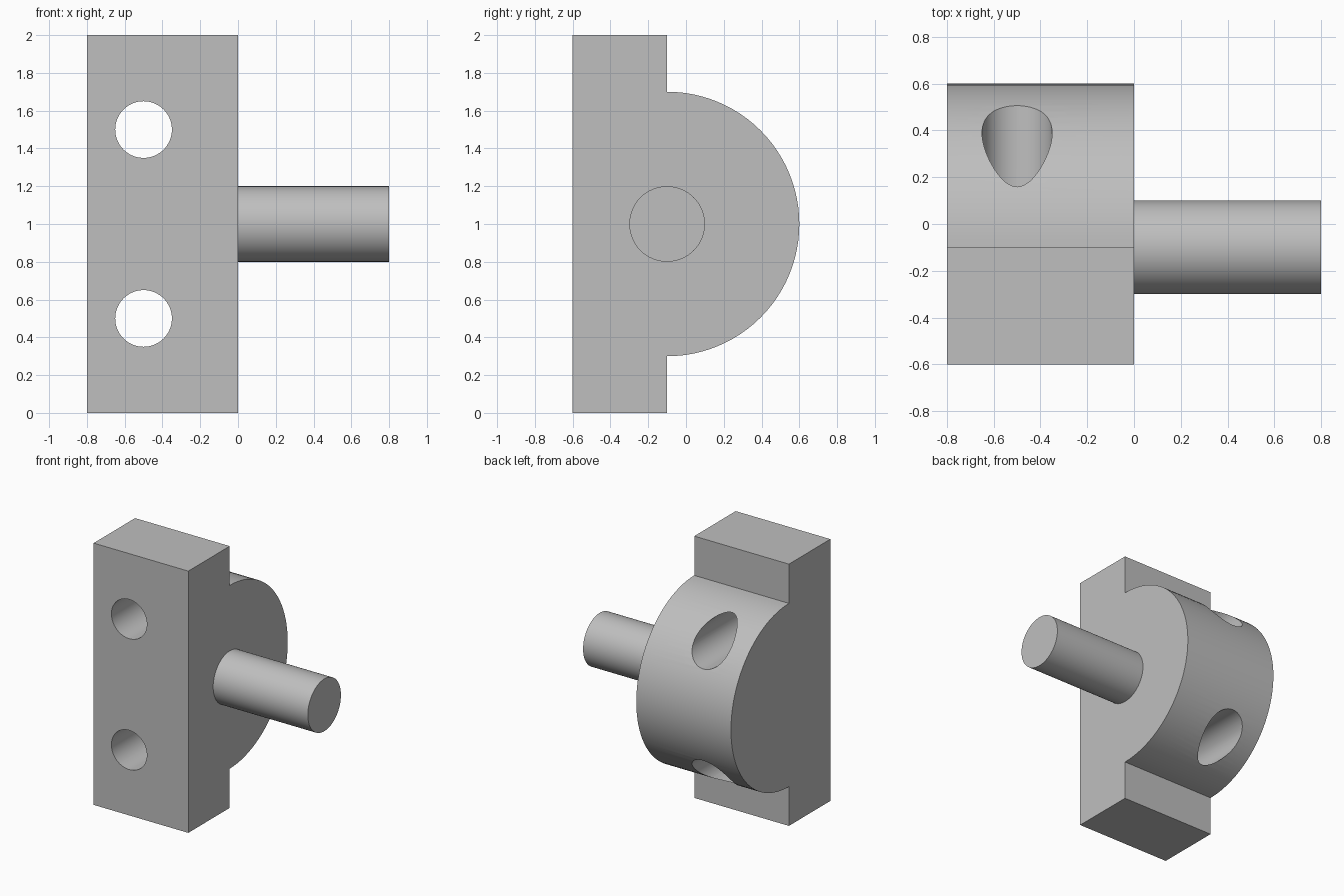
import bpy
import bmesh
from math import sin, cos, pi
from mathutils import Matrix, Vector

if "Cube" in bpy.data.objects:
    bpy.data.objects.remove(bpy.data.objects["Cube"], do_unlink=True)

LEFT, FACE, PIN_END = -0.8, 0.0, 0.8
FRONT, STEP = -0.6, -0.1
MID, BOSS_R, PIN_R, HOLE_R = 1.0, 0.7, 0.2, 0.15

grey = bpy.data.materials.new("plain_grey")
grey.use_nodes = True
colour = (0.52, 0.52, 0.52, 1)
grey.diffuse_color = colour
grey.node_tree.nodes["Principled BSDF"].inputs["Base Color"].default_value = colour


def add_object(name, bm):
    bmesh.ops.recalc_face_normals(bm, faces=bm.faces)
    mesh = bpy.data.meshes.new(name)
    bm.to_mesh(mesh)
    bm.free()
    mesh.materials.append(grey)
    obj = bpy.data.objects.new(name, mesh)
    bpy.context.collection.objects.link(obj)
    return obj


def smooth(obj):
    bpy.ops.object.select_all(action="DESELECT")
    obj.select_set(True)
    bpy.context.view_layer.objects.active = obj
    bpy.ops.object.shade_smooth_by_angle(angle=pi / 6)


def cylinder(name, radius, length, centre, axis):
    bm = bmesh.new()
    turn = Vector((0, 0, 1)).rotation_difference(Vector(axis)).to_matrix().to_4x4()
    bmesh.ops.create_cone(bm, cap_ends=True, segments=64, radius1=radius,
                          radius2=radius, depth=length,
                          matrix=Matrix.Translation(centre) @ turn)
    return add_object(name, bm)


# Body: upright plate with a half-round boss, extruded sideways
steps = 48
arc = [(STEP + BOSS_R * cos(a), MID + BOSS_R * sin(a))
       for a in (-pi / 2 + pi * i / steps for i in range(steps + 1))]
outline = [(FRONT, 0), (STEP, 0)] + arc + [(STEP, 2), (FRONT, 2)]
bm = bmesh.new()
face = bm.faces.new([bm.verts.new((LEFT, y, z)) for y, z in outline])
extruded = bmesh.ops.extrude_face_region(bm, geom=[face], use_keep_orig=True)
moved = [v for v in extruded["geom"] if isinstance(v, bmesh.types.BMVert)]
bmesh.ops.translate(bm, verts=moved, vec=(FACE - LEFT, 0, 0))
body = add_object("mounting_body", bm)

# Two bolt holes running front to back
for label, z in (("lower", 0.5), ("upper", 1.5)):
    cutter = cylinder(label + "_hole_cutter", HOLE_R, 2, (-0.5, 0, z), (0, 1, 0))
    mod = body.modifiers.new(label + "_hole", "BOOLEAN")
    mod.operation = "DIFFERENCE"
    mod.solver = "EXACT"
    mod.object = cutter
    bpy.ops.object.select_all(action="DESELECT")
    bpy.context.view_layer.objects.active = body
    body.select_set(True)
    bpy.ops.object.modifier_apply(modifier=mod.name)
    bpy.data.objects.remove(cutter, do_unlink=True)
smooth(body)

# Round pin on the left side
pin = cylinder("pin", PIN_R, PIN_END - FACE, ((FACE + PIN_END) / 2, STEP, MID), (1, 0, 0))
smooth(pin)
